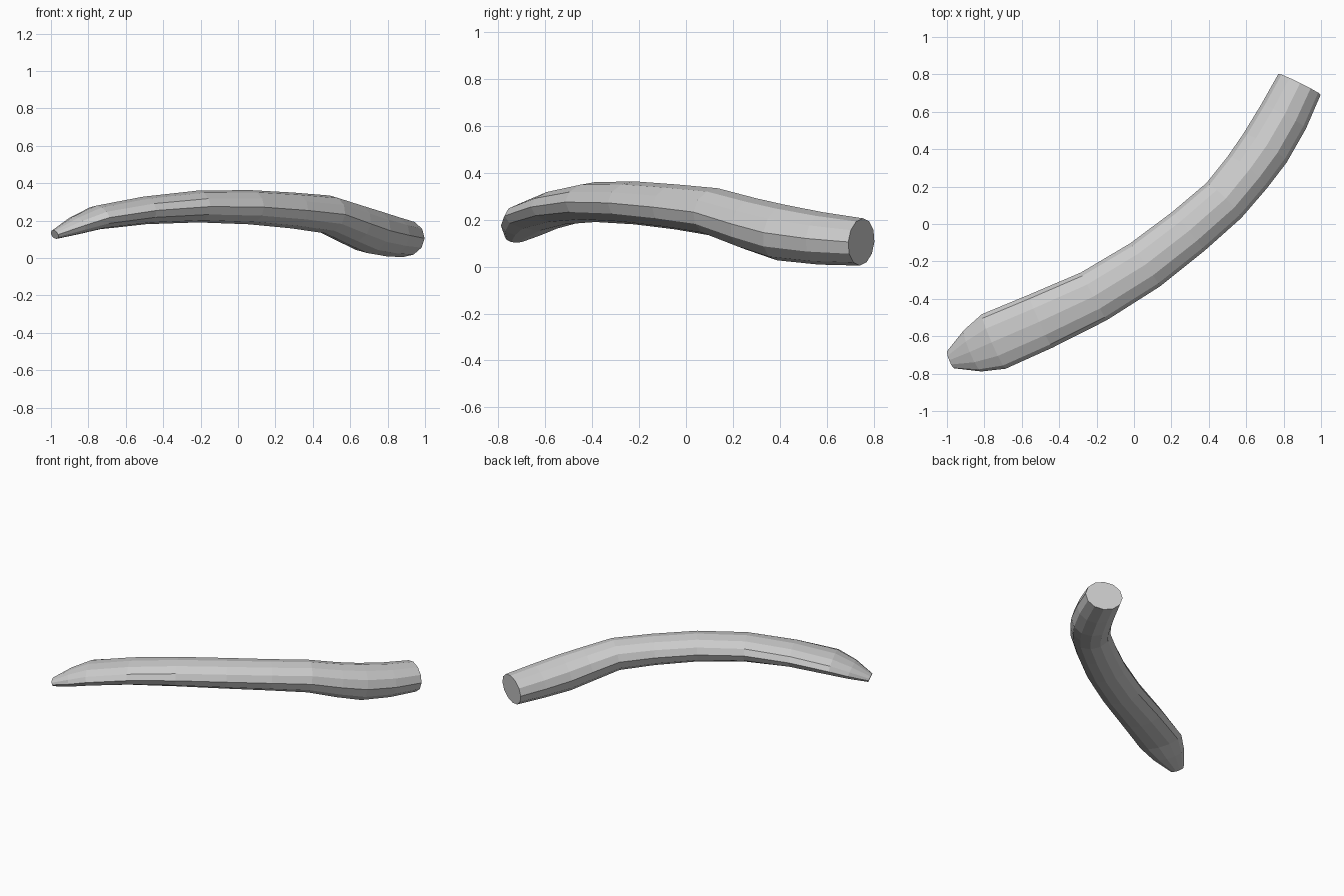
import bpy, bmesh, math
from mathutils import Vector

cube = bpy.data.objects.get("Cube")
if cube:
    bpy.data.objects.remove(cube, do_unlink=True)

SIDES = 12

# Stations along the spine: x, y, underside z, top z, half width
STATIONS = [
    (-.98, -.725, .10, .15, .05),
    (-.863, -.678, .125, .225, .12),
    (-.75, -.628, .152, .28, .159),
    (-.5, -.52, .18, .328, .155),
    (-.215, -.387, .19, .36, .145),
    (.06, -.218, .18, .363, .14),
    (.29, -.04, .158, .35, .135),
    (.48, .125, .13, .335, .132),
    (.605, .275, .07, .295, .135),
    (.7, .405, .025, .265, .139),
    (.8, .575, .008, .232, .136),
    (.885, .747, .004, .206, .126),
]


def make_material(name, rgb):
    mat = bpy.data.materials.new(name)
    mat.use_nodes = True
    colour = (*rgb, 1)
    mat.diffuse_color = colour
    mat.node_tree.nodes["Principled BSDF"].inputs["Base Color"].default_value = colour
    return mat


def loft_tube(name, stations, mat):
    centres = [Vector((x, y, (lo + hi) / 2)) for x, y, lo, hi, w in stations]
    last = len(centres) - 1
    bm = bmesh.new()
    rings = []
    for i, (x, y, lo, hi, w) in enumerate(stations):
        # Elliptical section square to the spine
        along = (centres[min(i + 1, last)] - centres[max(i - 1, 0)]).normalized()
        side = along.cross(Vector((0, 0, 1))).normalized()
        up = side.cross(along)
        ring = []
        for k in range(SIDES):
            a = math.tau * k / SIDES
            offset = side * w * math.cos(a) + up * (hi - lo) / 2 * math.sin(a)
            ring.append(bm.verts.new(centres[i] + offset))
        rings.append(ring)
    # Skin between neighbouring sections
    for a, b in zip(rings, rings[1:]):
        for k in range(SIDES):
            n = (k + 1) % SIDES
            bm.faces.new((a[k], a[n], b[n], b[k]))
    # Flat end caps
    bm.faces.new(rings[0])
    bm.faces.new(rings[-1])
    bmesh.ops.recalc_face_normals(bm, faces=bm.faces)
    mesh = bpy.data.meshes.new(name)
    bm.to_mesh(mesh)
    bm.free()
    mesh.materials.append(mat)
    obj = bpy.data.objects.new(name, mesh)
    bpy.context.collection.objects.link(obj)
    return obj


grey = make_material("light grey", (.6, .6, .6))
loft_tube("curved_tapered_tube", STATIONS, grey)
